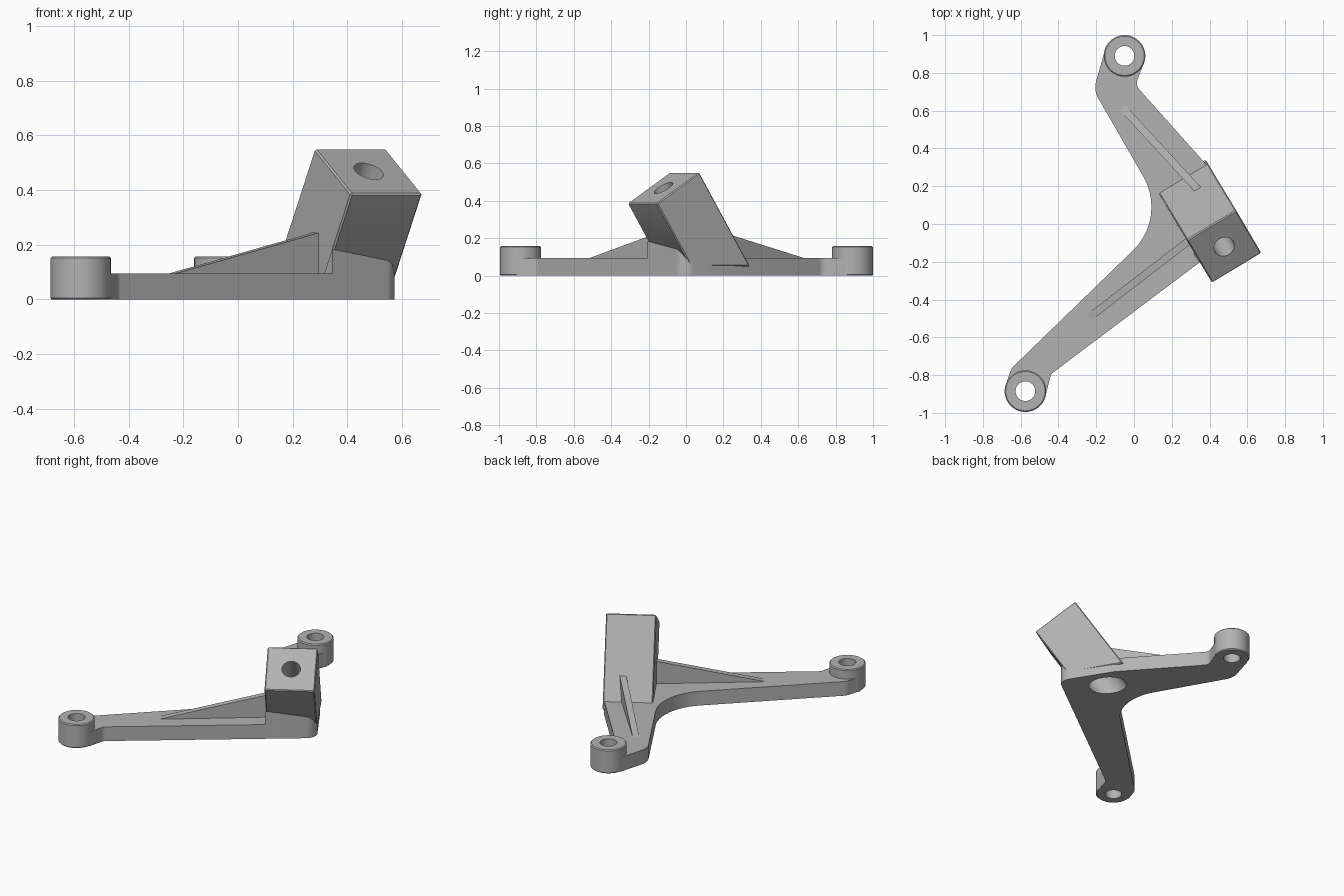
import bpy, bmesh, math
from mathutils import Vector, Matrix

if "Cube" in bpy.data.objects:
    bpy.data.objects.remove(bpy.data.objects["Cube"], do_unlink=True)

grey = bpy.data.materials.new("plain_grey")
grey.use_nodes = True
colour = (0.45, 0.45, 0.45, 1)
grey.diffuse_color = colour
grey.node_tree.nodes["Principled BSDF"].inputs["Base Color"].default_value = colour


def make(name, bm):
    bmesh.ops.recalc_face_normals(bm, faces=bm.faces)
    mesh = bpy.data.meshes.new(name)
    bm.to_mesh(mesh)
    bm.free()
    mesh.materials.append(grey)
    ob = bpy.data.objects.new(name, mesh)
    bpy.context.collection.objects.link(ob)
    return ob


def rounded(corners, steps=12):
    """Outline from (x, y, radius) corners, with each corner filleted."""
    out = []
    for i, (x, y, r) in enumerate(corners):
        p = Vector((x, y))
        if r == 0:
            out.append(p)
            continue
        a = (Vector(corners[i - 1][:2]) - p).normalized()
        b = (Vector(corners[(i + 1) % len(corners)][:2]) - p).normalized()
        half = a.angle(b) / 2
        centre = p + (a + b).normalized() * r / math.sin(half)
        start = p + a * r / math.tan(half) - centre
        end = p + b * r / math.tan(half) - centre
        for k in range(steps + 1):
            d = start.lerp(end, k / steps).normalized()
            out.append(centre + d * r)
    return out


def prism(points, shift):
    """Solid swept from a closed 3D outline along a vector."""
    bm = bmesh.new()
    face = bm.faces.new([bm.verts.new(p) for p in points])
    top = bmesh.ops.extrude_face_region(bm, geom=[face])["geom"]
    verts = [v for v in top if isinstance(v, bmesh.types.BMVert)]
    bmesh.ops.translate(bm, verts=verts, vec=shift)
    return bm


def slice_off(bm, point, normal):
    """Remove everything on the normal's side of a plane and cap the cut."""
    geom = bm.verts[:] + bm.edges[:] + bm.faces[:]
    cut = bmesh.ops.bisect_plane(bm, geom=geom, plane_co=point, plane_no=normal,
                                 clear_outer=True)["geom_cut"]
    edges = [e for e in cut if isinstance(e, bmesh.types.BMEdge)]
    bmesh.ops.holes_fill(bm, edges=edges)


def cylinder(name, start, end, radius):
    start, end = Vector(start), Vector(end)
    axis = end - start
    turn = axis.to_track_quat("Z", "Y").to_matrix().to_4x4()
    bm = bmesh.new()
    bmesh.ops.create_cone(bm, cap_ends=True, segments=64, radius1=radius, radius2=radius,
                          depth=axis.length, matrix=Matrix.Translation((start + end) / 2) @ turn)
    return make(name, bm)


def bevel(ob, width):
    mod = ob.modifiers.new("bevel", "BEVEL")
    mod.width, mod.segments, mod.limit_method = width, 1, "ANGLE"
    mod.angle_limit = math.radians(40)


def drill(ob, cutters):
    for cutter in cutters:
        mod = ob.modifiers.new("hole", "BOOLEAN")
        mod.operation, mod.solver, mod.object = "DIFFERENCE", "EXACT", cutter


thick = 0.095
bosses = {"back": Vector((-0.05, 0.89, 0)), "front": Vector((-0.575, -0.885, 0))}

# Flat two-armed base plate
outline = rounded([
    (-0.05, 0.89, 0), (-0.157, 0.91, 0), (-0.214, 0.709, 0.12), (0.174, 0.034, 0.32),
    (-0.65, -0.765, 0.08), (-0.683, -0.865, 0), (-0.575, -0.885, 0), (-0.467, -0.905, 0),
    (-0.44, -0.795, 0.04), (0.595, -0.017, 0.07), (0.405, 0.29, 0), (0.008, 0.735, 0.05),
    (0.055, 0.86, 0)])
plate = make("base_plate", prism([p.to_3d() for p in outline], (0, 0, thick)))

# Tilted square block
a, b = Vector((0.28, -0.085, 0.552)), Vector((0.541, 0.072, 0.552))
d = Vector((0.414, -0.312, 0.386))
axis = (d - a).cross(b - a).normalized()
under = axis.cross(b - a).normalized()
if under.dot(d - a) < 0:
    under = -under
bm = prism([a, b, b + d - a, d], -axis)
slice_off(bm, (0, 0, 0.05), (0, 0, -1))
block = make("tilted_block", bm)
bevel(block, 0.006)

# Upright wall that fills the gap below the tilted block
foot = rounded([(0.345, -0.205, 0), (0.595, -0.017, 0.07), (0.405, 0.29, 0), (0.145, 0.12, 0)])
bm = prism([(p.x, p.y, 0.01) for p in foot], (0, 0, 0.4))
slice_off(bm, d, -under)
wall = make("block_foot", bm)


# Thin wedge ribs from the arms to the block
def rib(name, tip, root, width=0.04):
    tip, root = Vector(tip), Vector(root)
    run = (root - tip).to_2d().normalized()
    side = Vector((-run.y, run.x, 0)) * width
    low = Vector((root.x, root.y, tip.z))
    profile = [tip, root, low, low - Vector((0, 0, 0.02)), tip - Vector((0, 0, 0.02))]
    return make(name, prism([p - side / 2 for p in profile], side))


ribs = [rib("front_rib", (-0.24, -0.497, thick), (0.295, -0.085, 0.247)),
        rib("back_rib", (-0.06, 0.615, thick), (0.35, 0.17, 0.235))]

# Round mounting bosses and their holes
holes, boss_parts = [], []
for label, c in bosses.items():
    boss = cylinder(label + "_boss", c, c + Vector((0, 0, 0.158)), 0.11)
    bevel(boss, 0.006)
    hole = cylinder(label + "_hole_cutter", c - Vector((0, 0, 0.1)), c + Vector((0, 0, 0.3)), 0.052)
    drill(boss, [hole])
    holes.append(hole)
    boss_parts.append(boss)

# Screw hole through the block, widened from below
mid = (b + d) / 2
base = mid - axis * (mid.z / axis.z)
bore = cylinder("bore_cutter", base - axis * 0.1, mid + axis * 0.1, 0.056)
wide = cylinder("wide_bore_cutter", base - axis * 0.2, base + axis * 0.3, 0.1)
drill(plate, holes + [wide])
drill(block, [wide, bore])
drill(wall, [wide])
for r in ribs:
    drill(r, [wide])

# Fix the cuts into the meshes, then shade
parts = [plate, block, wall] + ribs + boss_parts
for ob in parts:
    bpy.ops.object.select_all(action="DESELECT")
    ob.select_set(True)
    bpy.context.view_layer.objects.active = ob
    for mod in list(ob.modifiers):
        bpy.ops.object.modifier_apply(modifier=mod.name)
    bpy.ops.object.shade_smooth_by_angle(angle=math.radians(30))
for cutter in holes + [bore, wide]:
    bpy.data.objects.remove(cutter, do_unlink=True)
